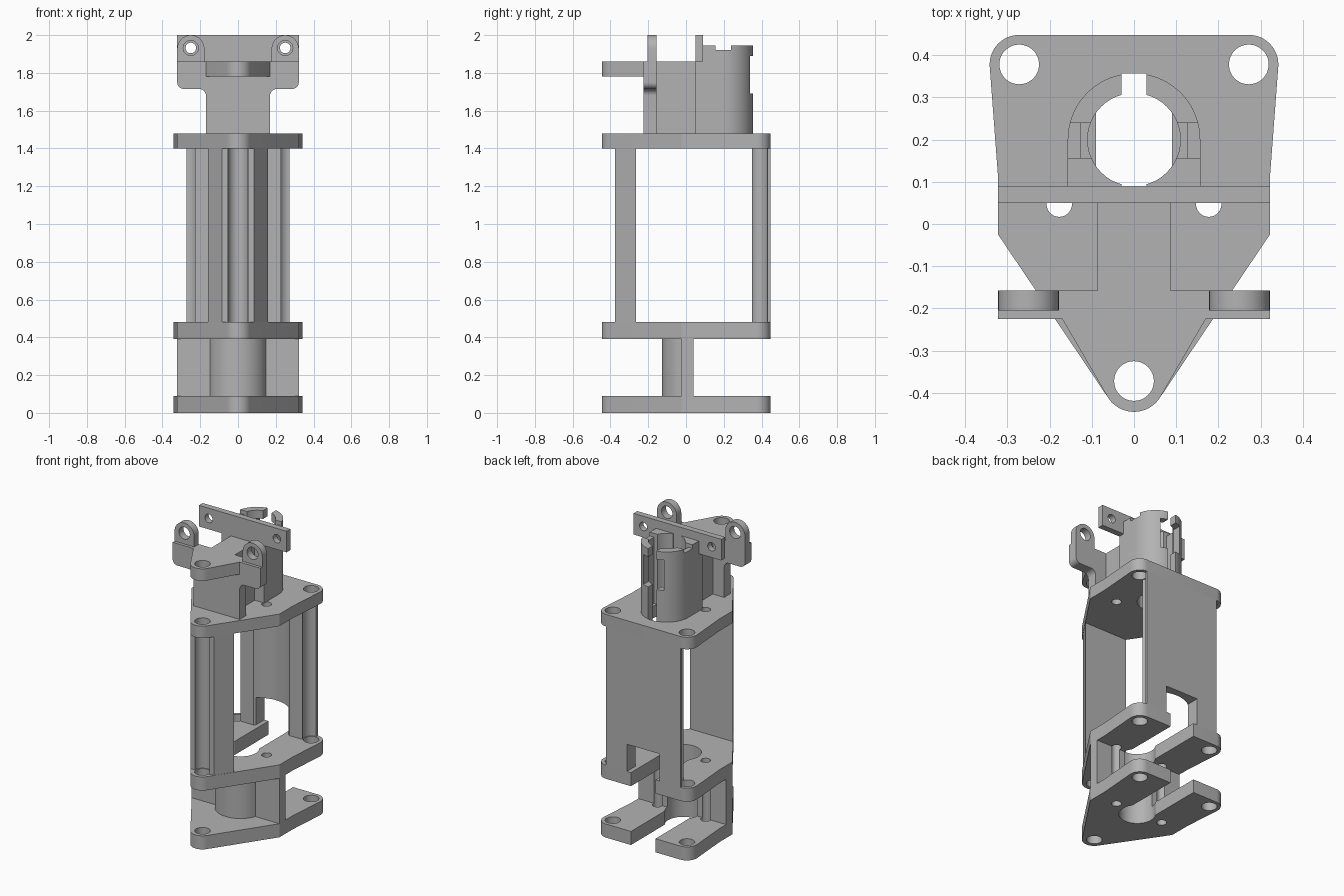
import bpy, bmesh
from math import sin, cos, radians

if "Cube" in bpy.data.objects:
    bpy.data.objects.remove(bpy.data.objects["Cube"], do_unlink=True)

grey = bpy.data.materials.new("plain_grey")
grey.use_nodes = True
colour = (0.45, 0.45, 0.45, 1)
grey.diffuse_color = colour
grey.node_tree.nodes["Principled BSDF"].inputs["Base Color"].default_value = colour


def arc(cx, cy, r, start, end, n=12):
    angles = [radians(start + (end - start) * i / n) for i in range(n + 1)]
    return [(cx + r * cos(a), cy + r * sin(a)) for a in angles]


def mirrored(half):
    """Close a right-hand half outline with its mirror image."""
    return half + [(-x, y) for x, y in reversed(half) if x > 1e-4]


def prism(name, outline, lo, hi, axis="Z"):
    """Extrude an outline along z, or an x-z outline along y."""
    bm = bmesh.new()
    rows = []
    for h in (lo, hi):
        rows.append([bm.verts.new((x, y, h) if axis == "Z" else (x, h, y)) for x, y in outline])
    n = len(outline)
    for row in rows:
        bm.faces.new(row)
    for i in range(n):
        j = (i + 1) % n
        bm.faces.new((rows[0][i], rows[0][j], rows[1][j], rows[1][i]))
    bmesh.ops.remove_doubles(bm, verts=bm.verts, dist=1e-5)
    bmesh.ops.recalc_face_normals(bm, faces=bm.faces)
    mesh = bpy.data.meshes.new(name)
    bm.to_mesh(mesh)
    bm.free()
    mesh.materials.append(grey)
    ob = bpy.data.objects.new(name, mesh)
    bpy.context.collection.objects.link(ob)
    return ob


def rect(x0, x1, y0, y1):
    return [(x0, y0), (x1, y0), (x1, y1), (x0, y1)]


def block(name, x0, x1, y0, y1, z0, z1):
    return prism(name, rect(x0, x1, y0, y1), z0, z1)


def rod(x, y, r, lo=-0.1, hi=2.1, axis="Z"):
    return prism("cutter", arc(x, y, r, 0, 360, 48)[:-1], lo, hi, axis)


def cut(ob, cutters):
    """Subtract the cutters, bake the result and delete them."""
    for c in cutters:
        m = ob.modifiers.new("cut", "BOOLEAN")
        m.operation, m.solver, m.object = "DIFFERENCE", "EXACT", c
    deps = bpy.context.evaluated_depsgraph_get()
    baked = bpy.data.meshes.new_from_object(ob.evaluated_get(deps))
    ob.modifiers.clear()
    ob.data = baked
    for c in cutters:
        bpy.data.objects.remove(c, do_unlink=True)
    parts.append(ob)


parts = []
CX, CY, TIP = 0.272, 0.378, -0.372
SHAFT, MOTOR = 0.2, 0.03
SIDES = (-1, 1)
outline = mirrored(arc(0, TIP, 0.073, -90, -34) + [(0.322, -0.025), (0.322, 0.11)]
                   + arc(CX, CY, 0.07, -5, 90))


def bolt_holes(r):
    return [rod(0, TIP, r)] + [rod(s * CX, CY, r) for s in SIDES]


def screw_holes():
    return [rod(s * 0.177, 0.047, 0.03) for s in SIDES]


# Two slotted lower plates
for name, z0, z1 in (("base_plate", 0, 0.09), ("middle_plate", 0.39, 0.48)):
    cut(prism(name, outline, z0, z1), bolt_holes(0.047) + screw_holes()
        + [rod(0, MOTOR, 0.11), block("cutter", -0.09, 0.09, MOTOR, 0.6, -0.1, 0.6)])

# Upper plate with shaft hole and keyways
cut(prism("upper_plate", outline, 1.40, 1.48), bolt_holes(0.047) + screw_holes()
    + [rod(0, SHAFT, 0.11), block("cutter", -0.03, 0.03, 0.09, 0.357, 1, 2)])

# Spacer wall with half-round bulge between the lower plates
bulge = [(0.322, 0.04), (0.322, -0.025)] + arc(0, MOTOR, 0.157, -20.5, -90)
cut(prism("spacer_wall", mirrored(bulge), 0.09, 0.39), screw_holes() + [rod(0, MOTOR, 0.11)])

# Front column with bolt groove
cut(prism("front_column", mirrored([(0.085, -0.375), (0.158, -0.265)]), 0.48, 1.40),
    [rod(0, TIP, 0.053)])

# Back wall with bolt grooves, hollow inner face and lower opening
cut(block("back_wall", -CX, CX, 0.35, 0.448, 0.48, 1.40),
    [rod(s * CX, CY, 0.053) for s in SIDES]
    + [rod(0, SHAFT, 0.2), block("cutter", -0.12, 0.12, 0.2, 0.6, 0.4, 0.66)])

# Slotted round socket on the upper plate
socket = mirrored([(0.157, 0.05)] + arc(0, SHAFT, 0.157, 0, 90, 24))
cut(prism("socket", socket, 1.48, 1.945), [
    rod(0, SHAFT, 0.11),
    block("cutter", -0.03, 0.03, 0.09, 0.5, 1.4, 2.1),
    block("cutter", -0.125, 0.125, 0.155, 0.24, 1.4, 2.1),
    block("cutter", -0.3, 0.3, 0.156, 0.239, 1.92, 2.2),
    block("cutter", -0.075, 0.075, 0.27, 0.5, 1.69, 1.89)])

# Rear cross bar
cut(block("rear_bar", -0.322, 0.322, 0.05, 0.09, 1.86, 2.0),
    [rod(s * 0.25, 1.932, 0.028, -0.5, 0.5, "Y") for s in SIDES])

# Front bracket with shoulders, stem and nose
shoulder = ([(0.17, 1.48)] + arc(0.205, 1.68, 0.035, 180, 90, 8)
            + arc(0.287, 1.75, 0.035, -90, 0, 8) + [(0.322, 1.86)])
parts.append(prism("front_bracket", mirrored(shoulder), -0.225, -0.157, "Y"))
parts.append(block("bracket_stem", -0.087, 0.087, -0.157, 0.05, 1.48, 1.86))
nose = mirrored(arc(0, TIP, 0.073, -90, -32) + [(0.17, -0.225)])
cut(prism("bracket_nose", nose, 1.78, 1.86), [rod(0, TIP, 0.047)])

# Upright ears on the shoulders
for s in SIDES:
    ear = [(s * 0.25 + x, z) for x, z in [(-0.072, 1.86), (0.072, 1.86)]
           + arc(0, 1.928, 0.072, 0, 180, 20)]
    cut(prism("left_ear" if s > 0 else "right_ear", ear, -0.205, -0.157, "Y"),
        [rod(s * 0.25, 1.932, 0.04, -0.5, 0.5, "Y")])

# Smooth curved faces, keep sharp edges
bpy.ops.object.select_all(action="DESELECT")
for ob in parts:
    ob.select_set(True)
bpy.context.view_layer.objects.active = parts[0]
bpy.ops.object.shade_smooth_by_angle(angle=radians(30))
